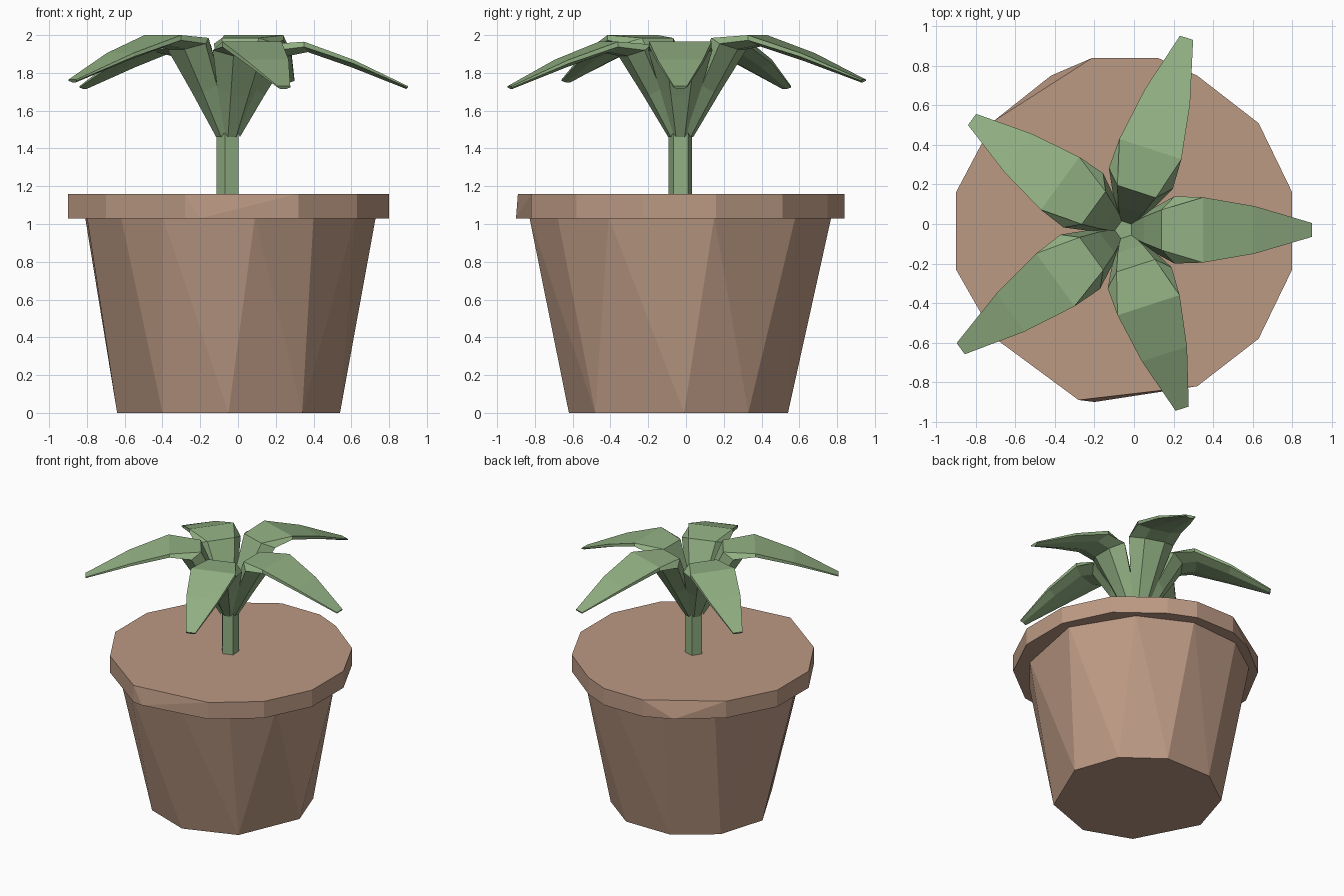
import bpy, bmesh
from math import radians, cos, sin
from mathutils import Matrix, Vector

if "Cube" in bpy.data.objects:
    bpy.data.objects.remove(bpy.data.objects["Cube"])

CX, CY = -0.05, -0.03          # plant axis


def material(name, rgb):
    m = bpy.data.materials.new(name)
    m.diffuse_color = (*rgb, 1)
    m.use_nodes = True
    m.node_tree.nodes["Principled BSDF"].inputs["Base Color"].default_value = m.diffuse_color
    return m


CLAY = material("clay", (0.50, 0.32, 0.23))
GREEN = material("leaf_green", (0.29, 0.44, 0.23))


def finish(name, bm, mat):
    bmesh.ops.recalc_face_normals(bm, faces=bm.faces)
    me = bpy.data.meshes.new(name)
    bm.to_mesh(me)
    bm.free()
    me.materials.append(mat)
    ob = bpy.data.objects.new(name, me)
    bpy.context.collection.objects.link(ob)
    return ob


def hull(name, rings, mat):
    """Faceted solid between horizontal outlines given as (z, points)."""
    bm = bmesh.new()
    for z, pts in rings:
        for x, y in pts:
            bm.verts.new((x, y, z))
    bmesh.ops.convex_hull(bm, input=bm.verts)
    bmesh.ops.dissolve_limit(bm, angle_limit=radians(1), verts=bm.verts, edges=bm.edges)
    return finish(name, bm, mat)


# Tapered pot body with uneven facets
foot = [(-0.05, -0.62), (0.34, -0.48), (0.54, -0.01), (0.42, 0.33), (0.14, 0.54),
        (-0.24, 0.54), (-0.53, 0.33), (-0.64, -0.03), (-0.40, -0.49)]
lip = [(0.09, -0.83), (0.40, -0.68), (0.62, -0.41), (0.73, 0.15), (0.47, 0.58), (0.09, 0.77),
       (-0.32, 0.74), (-0.62, 0.53), (-0.81, 0.15), (-0.80, -0.23), (-0.62, -0.58), (-0.40, -0.76)]
hull("pot_body", [(0, foot), (1.04, lip)], CLAY)

# Flat closed rim; the upper outline skips a corner at the back left
side = [(0.32, -0.82), (0.63, -0.58), (0.80, -0.23), (0.80, 0.16), (0.63, 0.51), (0.32, 0.75),
        (0.12, 0.84), (-0.21, 0.84), (-0.71, 0.52), (-0.90, 0.16), (-0.90, -0.23),
        (-0.70, -0.58), (-0.28, -0.89)]
hull("pot_rim", [(1.03, side + [(-0.42, 0.75), (-0.20, -0.90)]), (1.16, side)], CLAY)

# Square-ish stem
bm = bmesh.new()
bmesh.ops.create_cone(bm, cap_ends=True, segments=5, radius1=0.065, radius2=0.065, depth=0.42,
                      matrix=Matrix.Translation((CX, CY, 1.35)) @ Matrix.Rotation(radians(20), 4, 'Z'))
finish("stem", bm, GREEN)

# Leaf sections: half width, upper (r, z), lower (r, z)
SECTIONS = [(0.05, (0.03, 1.54), (0.06, 1.46)),
            (0.11, (0.10, 1.75), (0.19, 1.68)),
            (0.17, (0.19, 1.95), (0.32, 1.89)),
            (0.165, (0.40, 1.965), (0.42, 1.91)),
            (0.12, (0.66, 1.87), (0.65, 1.83)),
            (0.035, (0.95, 1.73), (0.94, 1.715))]


def leaf(name, angle, stretch, lift):
    bm = bmesh.new()
    rings = []
    for i, (w, (ru, zu), (rl, zl)) in enumerate(SECTIONS):
        up = lift * min(1, i / 2)
        edge_r = ru if i > 2 else (ru + rl) / 2
        ring = [(ru, -w * .6 if i < 3 else -w, zu), (ru, w * .6 if i < 3 else w, zu),
                (edge_r, w, (zu + zl) / 2), (rl, w * .45, zl), (rl, -w * .45, zl),
                (edge_r, -w, (zu + zl) / 2)]
        rings.append([bm.verts.new((r * stretch, y, z + up)) for r, y, z in ring])
    for a, b in zip(rings, rings[1:]):
        for k in range(6):
            j = (k + 1) % 6
            bm.faces.new((a[k], a[j], b[j], b[k]))
    bm.faces.new(rings[0])
    bm.faces.new(rings[-1])
    bm.transform(Matrix.Translation((CX, CY, 0)) @ Matrix.Rotation(radians(angle), 4, 'Z'))
    finish(name, bm, GREEN)


# Five leaves, two of them longer and higher
for i in range(5):
    high = i in (1, 3)
    leaf(f"leaf_{i + 1}", 72 * i, 1.075 if high else 1.0, 0.035 if high else 0.0)
